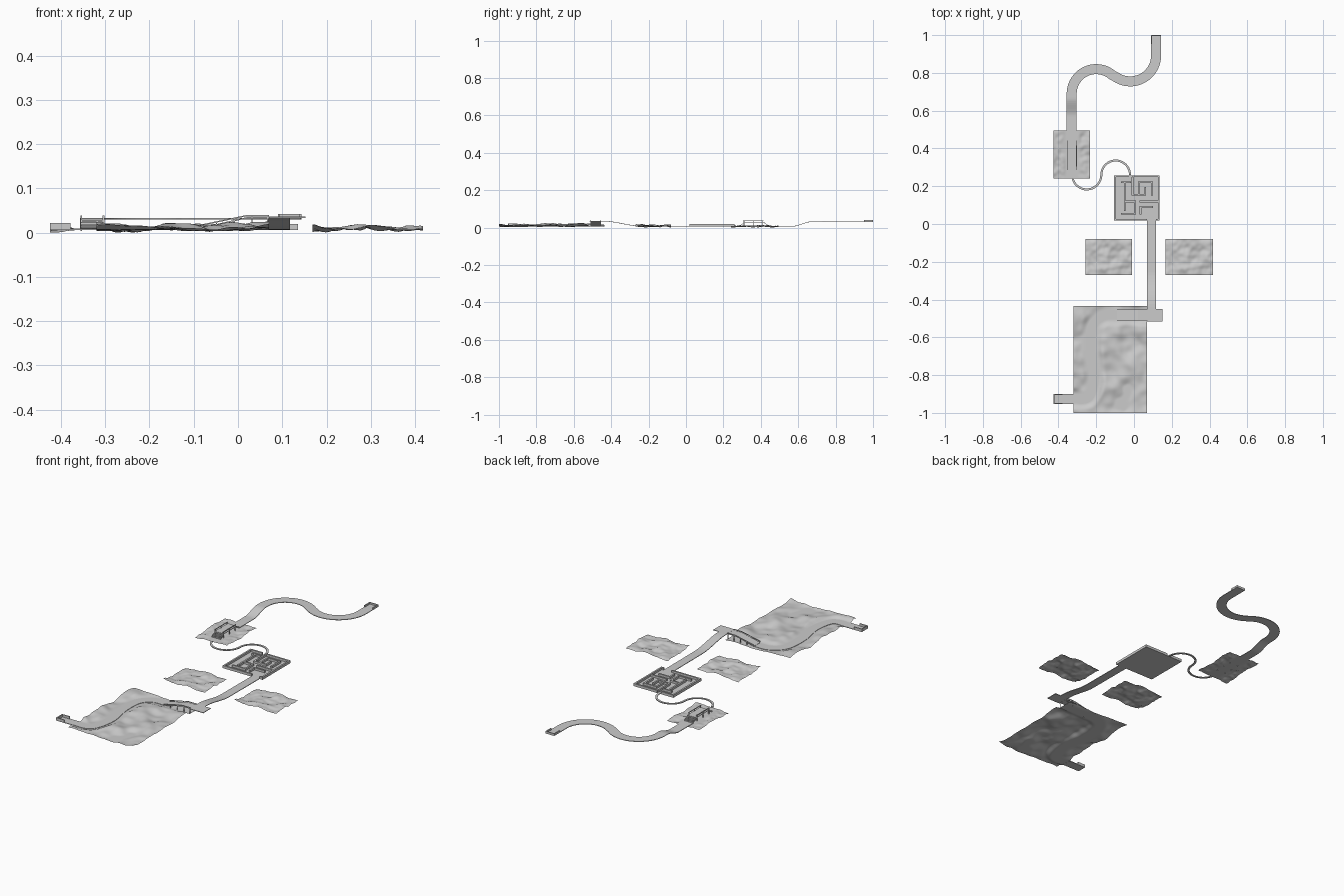
import bpy, bmesh, math
from mathutils import Vector, noise

if "Cube" in bpy.data.objects:
    bpy.data.objects.remove(bpy.data.objects["Cube"])


def make(name, verts, faces, smooth=None):
    me = bpy.data.meshes.new(name)
    me.from_pydata(verts, [], faces)
    ob = bpy.data.objects.new(name, me)
    bpy.context.collection.objects.link(ob)
    bm = bmesh.new()
    bm.from_mesh(me)
    bmesh.ops.recalc_face_normals(bm, faces=bm.faces)
    bm.to_mesh(me)
    bm.free()
    if smooth:
        me.shade_smooth()
    return ob


def boxes(name, items):
    # items: (x0, x1, y0, y1, z0, z1)
    v, f = [], []
    for x0, x1, y0, y1, z0, z1 in items:
        b = len(v)
        v += [(x, y, z) for z in (z0, z1) for x, y in ((x0, y0), (x1, y0), (x1, y1), (x0, y1))]
        f += [[b + i for i in q] for q in ((0, 1, 2, 3), (4, 5, 6, 7), (0, 1, 5, 4),
                                           (1, 2, 6, 5), (2, 3, 7, 6), (3, 0, 4, 7))]
    return make(name, v, f)


def ribbon(name, path, w, t):
    # flat strip of width w and thickness t whose top follows the path
    v, f = [], []
    n = len(path)
    pts = [Vector(p) for p in path]
    for i, p in enumerate(pts):
        d = pts[min(i + 1, n - 1)] - pts[max(i - 1, 0)]
        s = Vector((-d.y, d.x, 0)).normalized() * w / 2
        down = Vector((0, 0, t))
        v += [p + s, p - s, p - s - down, p + s - down]
        if i:
            a = 4 * i - 4
            f += [(a + k, a + (k + 1) % 4, a + 4 + (k + 1) % 4, a + 4 + k) for k in range(4)]
    e = 4 * n - 4
    f += [(0, 1, 2, 3), (e, e + 1, e + 2, e + 3)]
    return make(name, v, f)


def arc(cx, cy, r, a0, a1, z, n=20):
    return [(cx + r * math.cos(math.radians(a0 + (a1 - a0) * i / n)),
             cy + r * math.sin(math.radians(a0 + (a1 - a0) * i / n)), z) for i in range(n + 1)]


def terrain(name, x0, x1, y0, y1, nx, ny, height):
    v = [(x0 + (x1 - x0) * i / nx, y0 + (y1 - y0) * j / ny, 0)
         for j in range(ny + 1) for i in range(nx + 1)]
    v = [(x, y, height(x, y)) for x, y, _ in v]
    f = [(j * (nx + 1) + i, j * (nx + 1) + i + 1, (j + 1) * (nx + 1) + i + 1, (j + 1) * (nx + 1) + i)
         for j in range(ny) for i in range(nx)]
    return make(name, v, f, True)


def ramp(a, b, t):
    t = min(max(t, 0), 1)
    return a + (b - a) * t * t * (3 - 2 * t)


# winding trail set into the large terrain
ctrl = [(-.32, -.925), (-.24, -.915), (-.21, -.80), (-.23, -.66), (-.22, -.54), (-.16, -.485), (-.09, -.482)]
trail = []
for i in range(len(ctrl) - 1):
    p0, p1, p2, p3 = [Vector(ctrl[min(max(k, 0), len(ctrl) - 1)]) for k in (i - 1, i, i + 1, i + 2)]
    for k in range(8):
        t = k / 8
        q = .5 * (2 * p1 + (p2 - p0) * t + (2 * p0 - 5 * p1 + 4 * p2 - p3) * t ** 2
                  + (3 * p1 - p0 - 3 * p2 + p3) * t ** 3)
        trail.append((q.x, q.y, .009))
trail.append((-.09, -.482, .009))
ribbon("winding_trail", trail, .05, .002)


def big_h(x, y):
    n = noise.noise((x * 8 + 3, y * 9, 1.3)) + .4 * noise.noise((x * 19, y * 19, 4.1))
    h = min(max(.013 + .019 * n, .004), .034)
    d = min(math.hypot(x - p[0], y - p[1]) for p in trail)
    if x > -.1:
        d = min(d, abs(y + .482))
    return ramp(.0065, h, (d - .028) / .035)


def small_h(u, v):
    n = noise.noise((u * 15, v * 17, 7.7)) + .4 * noise.noise((u * 40, v * 40, 2.2))
    return min(max(.009 + .012 * n, 0), .021)


def gate_h(x, y):
    d = abs(x + .329)
    return ramp(.006, small_h(y, x), (d - .028) / .03)


terrain("large_terrain", -.32, .07, -1, -.435, 52, 76, big_h)
terrain("left_terrain", -.258, -.01, -.27, -.08, 32, 26, lambda x, y: small_h(x + .258, y))
terrain("right_terrain", .168, .418, -.27, -.08, 32, 26, lambda x, y: small_h(x - .168, y))
terrain("bridge_terrain", -.425, -.233, .24, .495, 28, 34, gate_h)


# start and finish pads with low U shaped walls
boxes("start_pad", [(-.425, -.32, -.952, -.9, .006, .009), (-.425, -.42, -.952, -.9, .009, .022),
                    (-.42, -.378, -.952, -.947, .009, .022), (-.42, -.378, -.905, -.9, .009, .022)])
boxes("finish_walls", [(.09, .144, .995, 1, .033, .042), (.09, .095, .953, .995, .033, .042),
                       (.139, .144, .953, .995, .033, .042)])

# railed ramp from the trail to the raised platform
ribbon("platform_ramp", [(-.09, -.482, .01), (.02, -.482, .035), (.072, -.482, .035)], .052, .003)
for k, y in enumerate((-.509, -.455)):
    ribbon("ramp_rail_%d" % k, [(-.09, y, .017), (.02, y, .040), (.07, y, .040)], .003, .003)
boxes("ramp_posts", [(x, x + .003, y - .0015, y + .0015, .006, .014 + .024 * min((x + .09) / .11, 1))
                     for x in (-.088, -.05, -.01, .03, .066) for y in (-.509, -.455)])
boxes("platform", [(.07, .152, -.515, -.45, .033, .036)])

# sloping road down to the maze
ribbon("sloping_road", [(.093, -.45, .036)] + [(.093, -.44 + .2 * i / 12, ramp(.036, .010, i / 12))
                                                for i in range(13)] + [(.093, .022, .009)], .048, .003)

# maze tray with walls
X0, X1, Y0, Y1, T = -.105, .135, .018, .258, .009
walls = [(X0, X0 + T, Y0, Y1), (X1 - T, X1, Y0, Y1), (X0, .069, Y0, Y0 + T), (.117, X1, Y0, Y0 + T),
         (X0, -.03, Y1 - T, Y1), (-.008, X1, Y1 - T, Y1),
         (-.053, -.044, .07, .225), (-.07, -.015, .216, .225), (-.044, .01, .115, .124),
         (-.012, -.003, .15, .25), (.001, .01, .05, .124), (-.07, .01, .05, .059),
         (.02, .1, .216, .225), (.091, .1, .15, .225), (.02, .029, .15, .225),
         (.055, .064, .15, .195), (-.003, .064, .15, .159), (.03, .127, .115, .124),
         (.03, .1, .085, .094), (.03, .039, .05, .094)]
boxes("maze_walls", [w + (.009, .02) for w in walls])
boxes("maze_floor", [(X0, X1, Y0, Y1, .006, .009)])

# narrow curved beam from the maze to the bridge terrain
ribbon("narrow_beam", arc(-.25, .26, .077, 195, 360, .010) + arc(-.097, .26, .076, 180, 0, .010)[1:],
       .011, .004)

# stepped bridge with rails
XL, XR = -.356, -.302
steps = []
for i in range(5):
    z = .011 + .004 * i
    steps += [(XL, XR, .28 + .007 * i, .288 + .007 * i, z - .003, z),
              (XL, XR, .442 - .007 * i, .45 - .007 * i, z - .003, z)]
boxes("bridge_deck_and_steps", steps + [(XL, XR, .31, .42, .025, .028)])
rail = []
for x in (XL, XR - .004):
    rail += [(x, x + .004, .305, .415, .036, .039)]
    rail += [(x, x + .004, y, y + .004, .004, .038) for y in (.308, .358, .408)]
boxes("bridge_rails", rail)

# raised serpentine road
road = [(-.33, .445, .009), (-.33, .56, .009)]
road += [(-.33, .57 + .01 * i, ramp(.009, .033, i / 10)) for i in range(11)]
road += arc(-.2, .69, .13, 180, 48.3, .033) + arc(-.02, .892, .137, 228.3, 360, .033)[1:]
road += [(.117, 1, .033)]
ribbon("serpentine_road", road, .053, .003)
